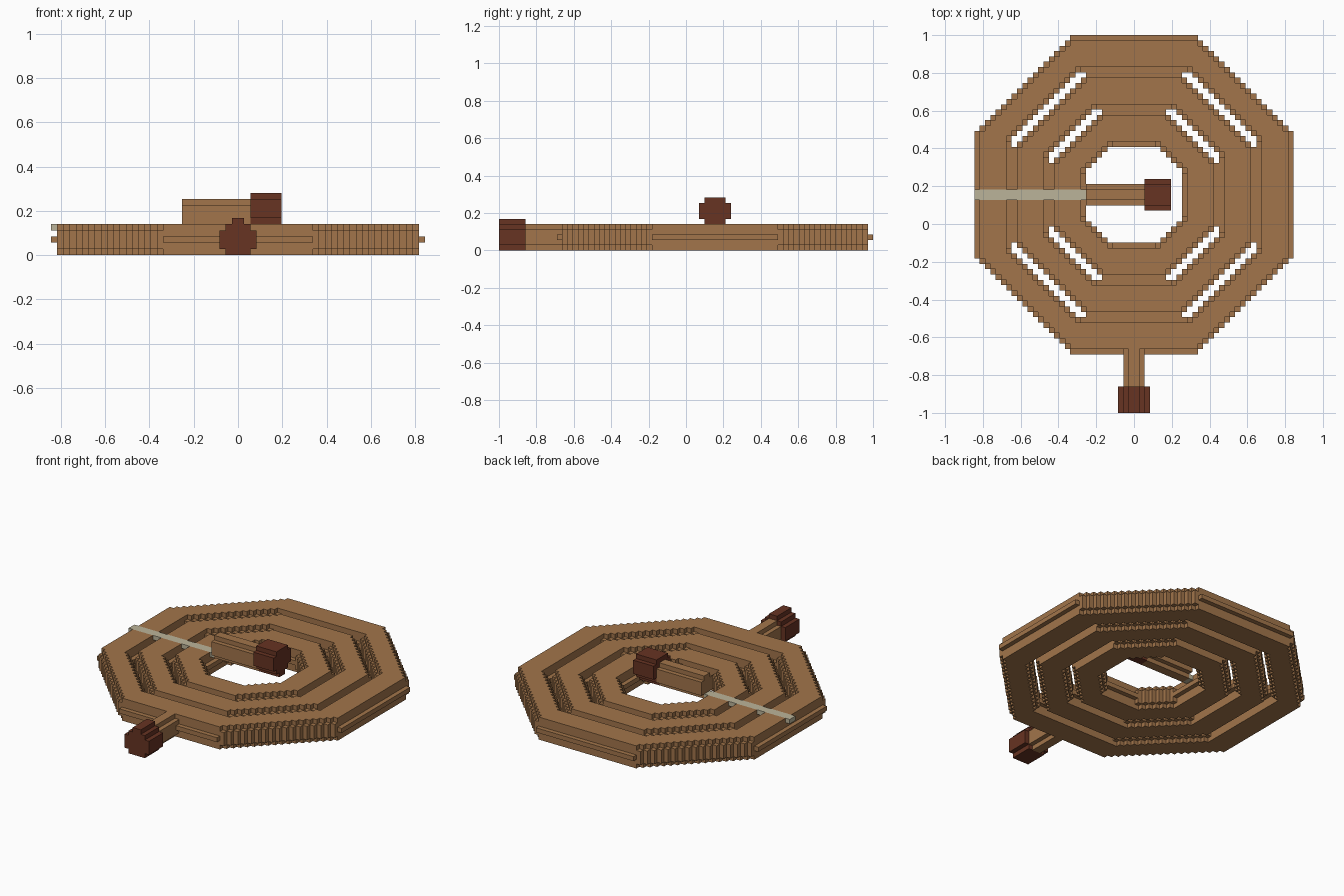
import bpy
import math

if "Cube" in bpy.data.objects:
    bpy.data.objects.remove(bpy.data.objects["Cube"])

U = 2 / 71            # size of one block
CY = 1 - 30 * U       # y of the ring centre

def material(name, rgb):
    m = bpy.data.materials.new(name)
    m.diffuse_color = (*rgb, 1)
    m.use_nodes = True
    m.node_tree.nodes["Principled BSDF"].inputs["Base Color"].default_value = m.diffuse_color
    return m

WOOD = material("wood brown", (0.36, 0.178, 0.07))
DARK = material("dark red brown", (0.135, 0.033, 0.016))
PALE = material("pale beige", (0.50, 0.455, 0.32))

# the six sides of a block: direction and corner order (outward)
SIDES = [((1, 0, 0), [(1, 0, 0), (1, 1, 0), (1, 1, 1), (1, 0, 1)]),
         ((-1, 0, 0), [(0, 0, 0), (0, 0, 1), (0, 1, 1), (0, 1, 0)]),
         ((0, 1, 0), [(0, 1, 0), (0, 1, 1), (1, 1, 1), (1, 1, 0)]),
         ((0, -1, 0), [(0, 0, 0), (1, 0, 0), (1, 0, 1), (0, 0, 1)]),
         ((0, 0, 1), [(0, 0, 1), (1, 0, 1), (1, 1, 1), (0, 1, 1)]),
         ((0, 0, -1), [(0, 0, 0), (0, 1, 0), (1, 1, 0), (1, 0, 0)])]

def build(name, cells, mat):
    """Skin a set of block cells with outer faces only."""
    index, faces = {}, []
    for c in cells:
        for d, corners in SIDES:
            if tuple(a + b for a, b in zip(c, d)) in cells:
                continue
            faces.append([index.setdefault(tuple(a + b for a, b in zip(c, k)), len(index))
                          for k in corners])
    verts = [(x * U, y * U + CY, z * U) for x, y, z in index]
    mesh = bpy.data.meshes.new(name)
    mesh.from_pydata(verts, [], faces)
    mesh.materials.append(mat)
    ob = bpy.data.objects.new(name, mesh)
    bpy.context.collection.objects.link(ob)

def ring(radius):
    """Round tube of radius 3 bent into an octagon, stepped into blocks."""
    cells = set()
    for i in range(-30, 30):
        for j in range(-30, 30):
            x, y = abs(i + 0.5), abs(j + 0.5)
            d = max(x, y, (x + y) / math.sqrt(2)) - radius
            cells |= {(i, j, k) for k in range(5) if d * d + (k - 2) ** 2 <= 9.001}
    return cells

def bar(axis, start, end, base, half_widths):
    """Straight stepped bar along x or y; half width given for each layer."""
    cells = set()
    for k, w in enumerate(half_widths):
        for a in range(start, end):
            for b in range(-w, w):
                cells.add((a, b, base + k) if axis == 'x' else (b, a, base + k))
    return cells

# pale strip set flush into the ring tops
strip = bar('x', -30, -9, 4, [1])
build("inlaid_strip", strip, PALE)

# three nested octagonal rings
for name, radius in (("outer_ring", 26.5), ("middle_ring", 19.5), ("inner_ring", 12.5)):
    build(name, ring(radius) - strip, WOOD)

# front stem and its end cap
build("front_stem", bar('y', -36, -29, 0, [1, 2, 2, 2, 1]), WOOD)
build("front_cap", bar('y', -41, -36, 0, [2, 3, 3, 3, 2, 1]), DARK)

# raised centre stem and its end cap
build("centre_stem", bar('x', -9, 2, 4, [1, 2, 2, 2, 1]), WOOD)
build("centre_cap", bar('x', 2, 7, 4, [1, 2, 3, 3, 3, 2]), DARK)
